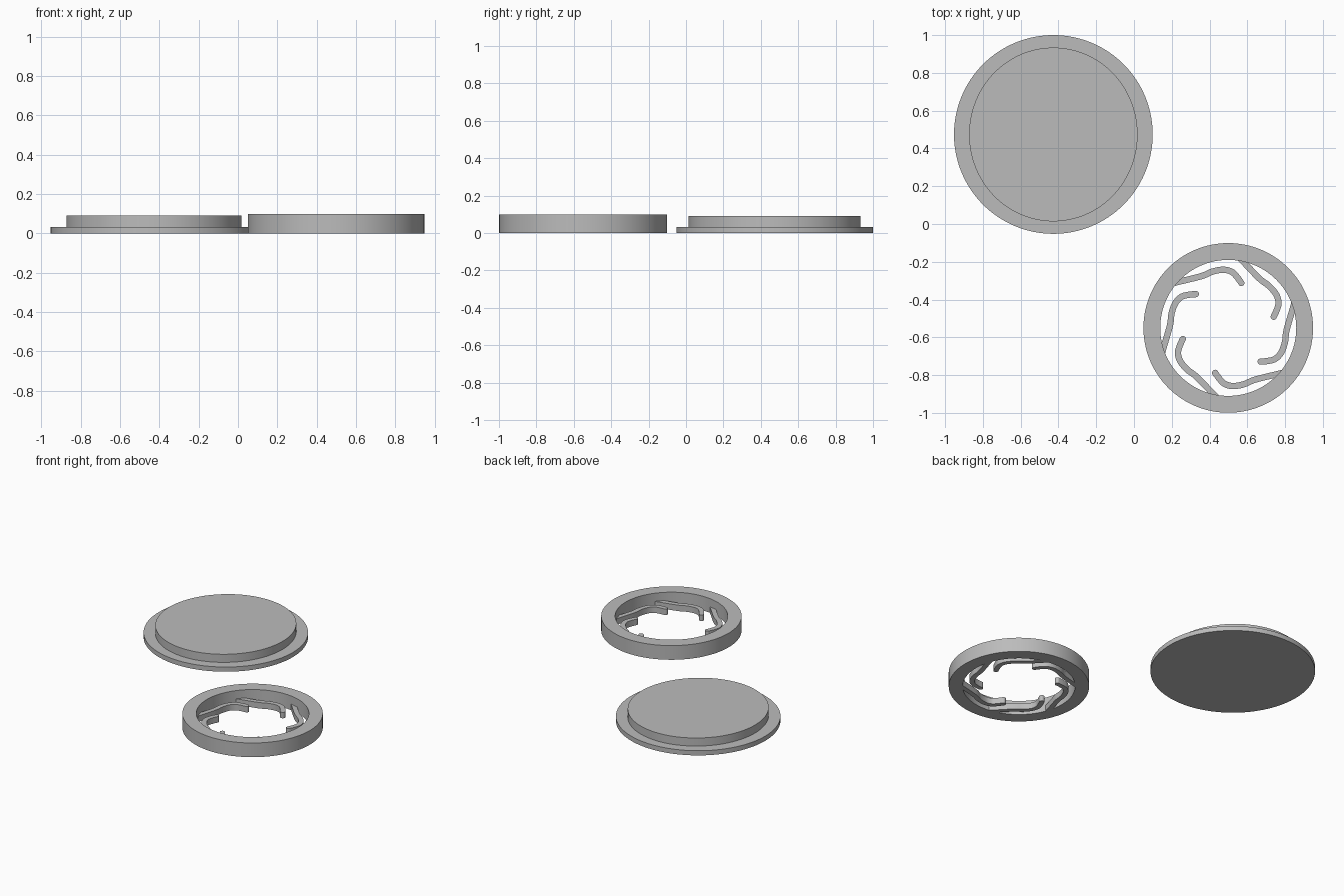
import bpy
import bmesh
import math
from mathutils import Matrix, Vector

cube = bpy.data.objects.get("Cube")
if cube:
    bpy.data.objects.remove(cube, do_unlink=True)

SEGMENTS = 128
LID_CENTRE = Vector((-0.427, 0.474, 0))
RING_CENTRE = Vector((0.499, -0.55, 0))

grey = bpy.data.materials.new("plain grey")
grey.use_nodes = True
colour = (0.5, 0.5, 0.5, 1)
grey.diffuse_color = colour
grey.node_tree.nodes["Principled BSDF"].inputs["Base Color"].default_value = colour


def finish(name, bm, location):
    """Turn a bmesh into a shaded, coloured object."""
    bmesh.ops.recalc_face_normals(bm, faces=bm.faces)
    mesh = bpy.data.meshes.new(name)
    bm.to_mesh(mesh)
    bm.free()
    mesh.materials.append(grey)
    obj = bpy.data.objects.new(name, mesh)
    obj.location = location
    bpy.context.collection.objects.link(obj)
    bpy.ops.object.select_all(action="DESELECT")
    obj.select_set(True)
    bpy.context.view_layer.objects.active = obj
    bpy.ops.object.shade_smooth_by_angle(angle=math.radians(35))
    return obj


def disc(name, rx, ry, z0, z1, location):
    bm = bmesh.new()
    place = Matrix.Translation((0, 0, (z0 + z1) / 2)) @ Matrix.Diagonal((rx, ry, z1 - z0, 1))
    bmesh.ops.create_cone(bm, cap_ends=True, segments=SEGMENTS, radius1=1,
                          radius2=1, depth=1, matrix=place)
    return finish(name, bm, location)


def ring(name, inner, outer, height, location):
    """Revolve a rectangular section about the z axis."""
    bm = bmesh.new()
    section = [(inner, 0), (outer, 0), (outer, height), (inner, height)]
    verts = [bm.verts.new((r, 0, z)) for r, z in section]
    edges = [bm.edges.new((verts[i - 1], verts[i])) for i in range(len(verts))]
    bmesh.ops.spin(bm, geom=verts + edges, axis=(0, 0, 1), cent=(0, 0, 0),
                   angle=math.tau, steps=SEGMENTS, use_merge=True)
    bmesh.ops.remove_doubles(bm, verts=bm.verts, dist=0.0001)
    return finish(name, bm, location)


def smooth_path(points, steps=6):
    """Catmull-Rom curve through the points."""
    pts = [points[0]] + points + [points[-1]]
    path = []
    for a, b, c, d in zip(pts, pts[1:], pts[2:], pts[3:]):
        for k in range(steps):
            t = k / steps
            path.append(0.5 * (2 * b + (c - a) * t + (2 * a - 5 * b + 4 * c - d) * t ** 2
                               + (3 * b - a - 3 * c + d) * t ** 3))
    return path + [points[-1]]


def ribbon_outline(path, half):
    """Offset the path to both sides and round off its free end."""
    left, right = [], []
    for i, p in enumerate(path):
        along = (path[min(i + 1, len(path) - 1)] - path[max(i - 1, 0)]).normalized()
        side = Vector((-along.y, along.x, 0)) * half
        left.append(p + side)
        right.append(p - side)
    cap = [path[-1] + side * math.cos(a) + along * half * math.sin(a)
           for a in (math.pi * k / 10 for k in range(1, 10))]
    return left + cap + right[::-1]


def spring_arm(name, outline, height, angle, location):
    bm = bmesh.new()
    face = bm.faces.new([bm.verts.new(p) for p in outline])
    grown = bmesh.ops.extrude_face_region(bm, geom=[face], use_keep_orig=True)
    top = [v for v in grown["geom"] if isinstance(v, bmesh.types.BMVert)]
    bmesh.ops.translate(bm, verts=top, vec=(0, 0, height))
    bmesh.ops.rotate(bm, verts=bm.verts, cent=(0, 0, 0),
                     matrix=Matrix.Rotation(angle, 3, "Z"))
    return finish(name, bm, location)


# Stepped lid: thin flange with a raised plug
disc("lid_flange", 0.526, 0.526, 0, 0.033, LID_CENTRE)
disc("lid_plug", 0.446, 0.46, 0.033, 0.09, LID_CENTRE)

# Outer ring
ring("outer_ring", 0.36, 0.449, 0.1, RING_CENTRE)

# Six hooked spring arms growing out of the ring's inner wall
arm_points = [(-0.31, 0.232), (-0.259, 0.245), (-0.142, 0.274), (-0.084, 0.298),
              (-0.026, 0.308), (0.018, 0.297), (0.047, 0.269), (0.069, 0.238)]
arm_path = smooth_path([Vector((x, y, 0)) for x, y in arm_points])
arm_outline = ribbon_outline(arm_path, 0.0165)
for i in range(6):
    spring_arm(f"spring_arm_{i + 1}", arm_outline, 0.042, math.tau * i / 6, RING_CENTRE)
